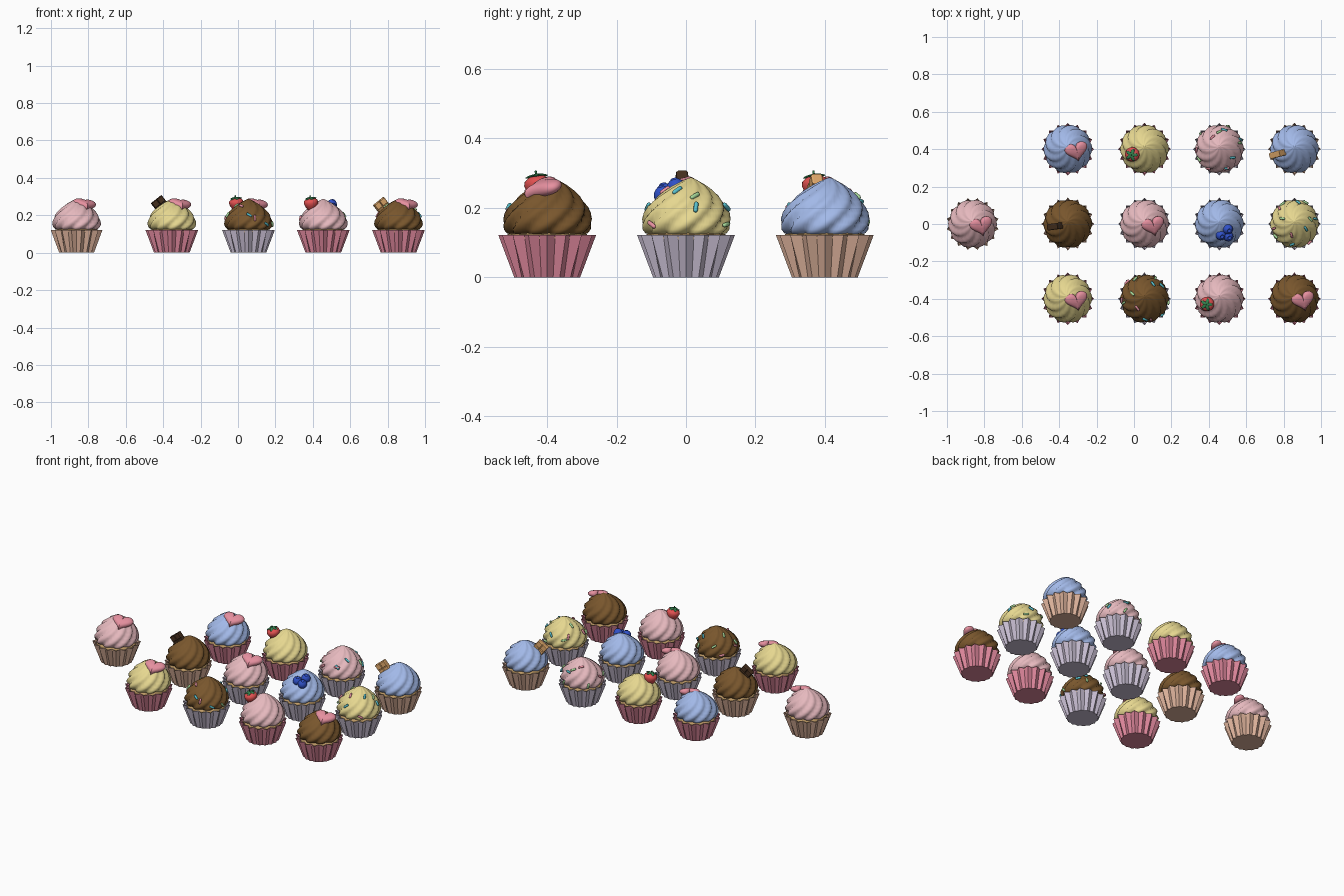
import bpy, random
from math import sin, cos, pi, radians, atan2
from mathutils import Matrix, Vector, Euler

if "Cube" in bpy.data.objects:
    bpy.data.objects.remove(bpy.data.objects["Cube"])

random.seed(4)
COLORS = {
    "pink": (.90, .72, .74), "brown": (.47, .34, .19), "yellow": (.90, .84, .56), "blue": (.63, .72, .91),
    "rose": (.86, .52, .60), "lavender": (.78, .74, .82), "tan": (.86, .69, .60), "cake": (.74, .60, .40),
    "heart": (.90, .56, .62), "red": (.88, .32, .32), "leaf": (.22, .52, .32), "berry": (.20, .32, .78),
    "chocolate": (.28, .20, .14), "wafer": (.88, .66, .42), "mint": (.65, .85, .60), "aqua": (.35, .75, .80),
}
mats = {}


def paint(obj, color):
    if color not in mats:
        mats[color] = bpy.data.materials.new(color)
        mats[color].diffuse_color = (*[c ** 2.2 for c in COLORS[color]], 1)
    obj.data.materials.append(mats[color])


def skin(name, rings, color, matrix, smooth=True, caps=(True, True)):
    """Loft a stack of equal-length rings into a mesh."""
    n = len(rings[0])
    verts = [p for ring in rings for p in ring]
    faces = [(i * n + j, i * n + (j + 1) % n, (i + 1) * n + (j + 1) % n, (i + 1) * n + j)
             for i in range(len(rings) - 1) for j in range(n)]
    if caps[0]:
        faces.append(tuple(reversed(range(n))))
    if caps[1]:
        faces.append(tuple(range(len(verts) - n, len(verts))))
    me = bpy.data.meshes.new(name)
    me.from_pydata(verts, [], faces)
    me.polygons.foreach_set("use_smooth", [smooth and len(f) == 4 for f in faces])
    obj = bpy.data.objects.new(name, me)
    bpy.context.collection.objects.link(obj)
    obj.matrix_world = matrix
    paint(obj, color)
    return obj


def lathe(name, profile, color, matrix, n=24, smooth=True):
    rings = [[(r * cos(2 * pi * j / n), r * sin(2 * pi * j / n), z) for j in range(n)] for r, z in profile]
    return skin(name, rings, color, matrix, smooth)


def at(x, y, z, rx=0, ry=0, rz=0):
    rot = Euler([radians(a) for a in (rx, ry, rz)]).to_matrix().to_4x4()
    return Matrix.Translation((x, y, z)) @ rot


def ball(r, n=10, stretch=1):
    return [(max(r * sin(pi * i / n), r * .01), -r * stretch * cos(pi * i / n)) for i in range(n + 1)]


# pleated paper cup: star-shaped rim narrowing to a nearly round base
def wrapper(m, color, pleats=16):
    def star(outer, inner, z):
        n = pleats * 2
        return [((outer, inner)[j % 2] * cos(2 * pi * j / n), (outer, inner)[j % 2] * sin(2 * pi * j / n), z)
                for j in range(n)]
    skin("wrapper", [star(.095, .088, 0), star(.141, .118, .122), star(.138, .115, .122), star(.128, .108, .095)],
         color, m, smooth=False)
    lathe("cake", [(.108, .09), (.117, .115), (.114, .124), (.09, .13)], "cake", m, 32)


# piped frosting: twisted scalloped dome
PROFILE = [(.098, .122), (.115, .127), (.124, .138), (.128, .152), (.127, .168), (.122, .185), (.114, .202),
           (.102, .218), (.087, .234), (.068, .250), (.047, .265), (.027, .276), (.011, .284), (.002, .287)]


def frosting(m, color, lobes=10, n=100):
    rings = []
    for r, z in PROFILE:
        t = (z - .122) / .165
        ring = []
        for j in range(n):
            a = 2 * pi * j / n
            f = abs(sin(lobes / 2 * (a - 1.6 * t)))
            rr = r * (.87 + .15 * f)
            ring.append((rr * cos(a), rr * sin(a) + .014 * t * t, z))
        rings.append(ring)
    skin("frosting", rings, color, m)


# toppings
def heart(m):
    outline = []
    for j in range(48):
        t = 2 * pi * j / 48
        outline.append((.0039 * 16 * sin(t) ** 3,
                        .0037 * (13 * cos(t) - 5 * cos(2 * t) - 2 * cos(3 * t) - cos(4 * t) + 2)))
    rings = []
    for i in range(11):
        a = -pi / 2 + pi * i / 10
        s = max(cos(a) ** .6 if cos(a) > 0 else 0, .02)
        rings.append([(-x * s, y * s, .021 * sin(a)) for x, y in outline])
    skin("heart_topping", rings, "heart", m @ at(.047, -.014, .257, 22, 8, 14))


def strawberry(m):
    b = m @ at(-.064, -.026, .256, 8, -8, 0)
    lathe("strawberry", [(.001, -.040), (.013, -.036), (.024, -.022), (.034, -.004), (.039, .012),
                         (.036, .024), (.024, .033), (.002, .036)], "red", b)
    for k in range(5):
        leaf = b @ at(0, 0, .036, 0, 0, 72 * k) @ at(.017, 0, .001, 0, 14, 0) @ Matrix.Diagonal((1, .5, .2, 1))
        lathe("strawberry_leaf", ball(.018, 6), "leaf", leaf, 10)
    lathe("strawberry_stem", [(.004, .034), (.003, .052)], "leaf", b, 8)


def blueberries(m):
    for x, y, z in ((.008, -.06, .244), (.046, -.028, .258), (.048, -.066, .236)):
        b = m @ at(x, y, z, 15, 15, 0)
        lathe("blueberry", ball(.027)[:-2] + [(.012, .0245), (.009, .028), (.007, .020), (.001, .019)], "berry", b)


def slab(m, name, color, x, y, z, rz):
    s = m @ at(x, y, z, 0, -38, rz)
    for k in (-1, 1):
        for h in (-1, 1):
            bar = s @ at(k * .0175, 0, h * .0175)
            rings = [[(a * w, d, b * w) for a, b in ((-1, -1), (-1, 1), (1, 1), (1, -1))]
                     for d, w in ((-.017, .0145), (-.012, .0177), (.012, .0177), (.017, .0145))]
            skin(name, [list(reversed(r)) for r in reversed(rings)][::-1], color, bar, False)
    

def sprinkles(m):
    for k in range(13):
        a = k * 2.4 + random.uniform(-.3, .3)
        i = random.choice((3, 5, 6, 7, 8, 9))
        (r0, z0), (r1, z1) = PROFILE[i - 1], PROFILE[i + 1]
        r, z = PROFILE[i]
        out = Vector((cos(a) * (z1 - z0), sin(a) * (z1 - z0), r0 - r1)).normalized()
        side = out.cross(Vector((0, 0, 1))).normalized()
        spin = Matrix.Rotation(random.uniform(0, pi), 3, out)
        q = (spin @ side).to_track_quat('Z', 'Y').to_matrix().to_4x4()
        pos = Vector((r * cos(a), r * sin(a) + .008 * (z - .122) / .165, z)) + out * .001
        cap = [(.001, -.017), (.005, -.0155), (.0065, -.011), (.0065, .011), (.005, .0155), (.001, .017)]
        lathe("sprinkle", cap, ("mint", "heart", "aqua")[k % 3], m @ Matrix.Translation(pos) @ q, 8)


TOPPINGS = {
    "heart": heart, "strawberry": strawberry, "blueberries": blueberries, "sprinkles": sprinkles,
    "chocolate": lambda m: slab(m, "chocolate_piece", "chocolate", -.062, -.012, .258, 8),
    "wafer": lambda m: slab(m, "wafer_piece", "wafer", -.086, -.025, .248, 15),
}

# tray layout: x, y, frosting, wrapper, topping
X = (-.354, .056, .456, .858)
CUPCAKES = [
    (-.863, 0, "pink", "tan", "heart"),
    (X[0], -.4, "yellow", "rose", "heart"), (X[1], -.4, "brown", "lavender", "sprinkles"),
    (X[2], -.4, "pink", "rose", "strawberry"), (X[3], -.4, "brown", "rose", "heart"),
    (X[0], 0, "brown", "tan", "chocolate"), (X[1], 0, "pink", "lavender", "heart"),
    (X[2], 0, "blue", "lavender", "blueberries"), (X[3], 0, "yellow", "lavender", "sprinkles"),
    (X[0], .4, "blue", "rose", "heart"), (X[1], .4, "yellow", "rose", "strawberry"),
    (X[2], .4, "pink", "lavender", "sprinkles"), (X[3], .4, "blue", "tan", "wafer"),
]
for i, (x, y, cream, paper, topping) in enumerate(CUPCAKES):
    m = at(x, y, 0)
    wrapper(m @ at(0, 0, 0, 0, 0, 11.25 if i == 0 else 0), paper)
    frosting(m, cream)
    TOPPINGS[topping](m)

for m in bpy.data.materials:
    if m.users and not m.is_grease_pencil:
        m.use_nodes = True
        m.node_tree.nodes["Principled BSDF"].inputs["Base Color"].default_value = m.diffuse_color
